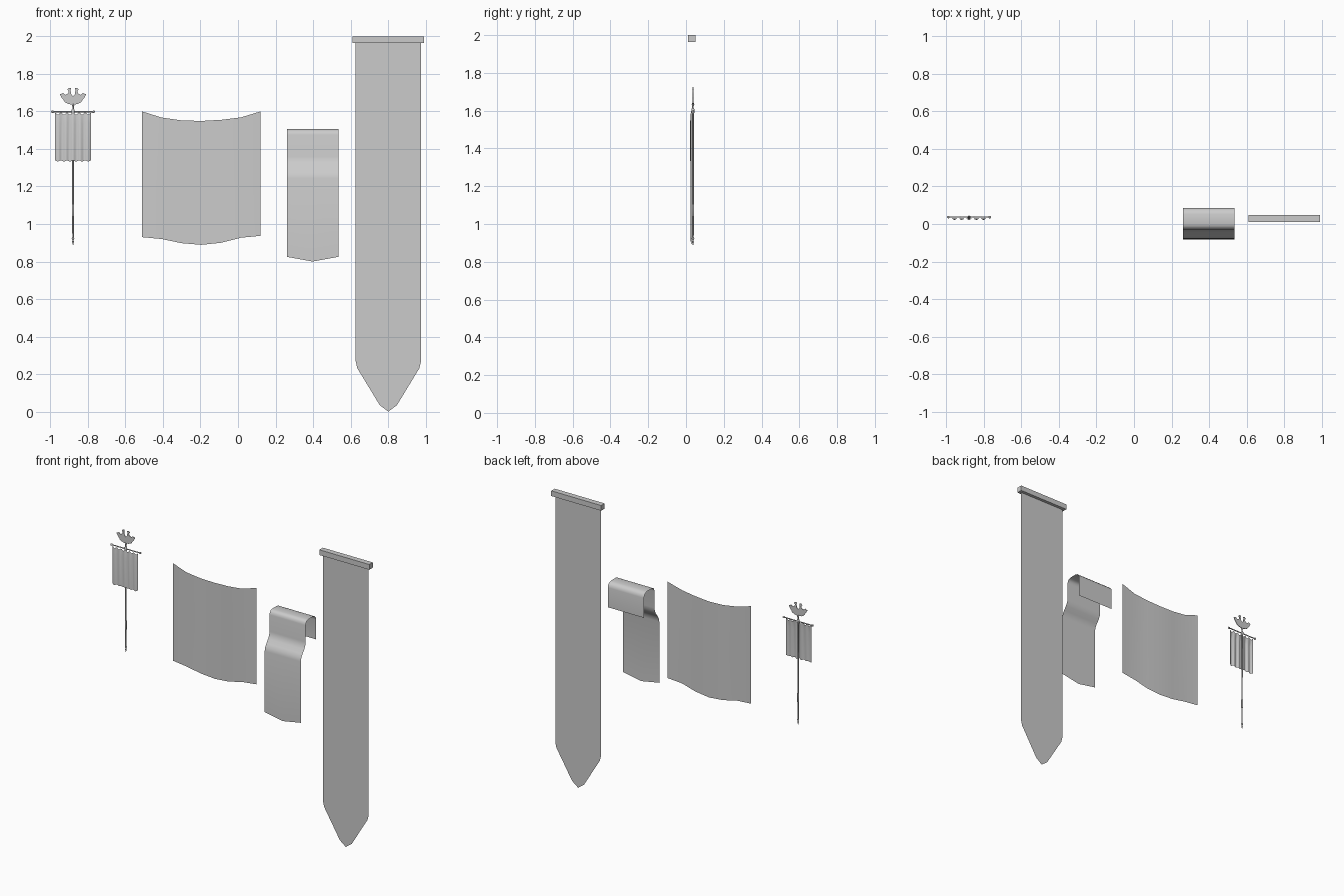
import bpy, bmesh, math
from mathutils import Matrix

if "Cube" in bpy.data.objects:
    bpy.data.objects.remove(bpy.data.objects["Cube"])


def finish(name, bm, smooth=True):
    me = bpy.data.meshes.new(name)
    bm.normal_update()
    bm.to_mesh(me)
    bm.free()
    ob = bpy.data.objects.new(name, me)
    bpy.context.collection.objects.link(ob)
    if smooth:
        bpy.ops.object.select_all(action='DESELECT')
        ob.select_set(True)
        bpy.context.view_layer.objects.active = ob
        bpy.ops.object.shade_smooth_by_angle(angle=math.radians(40))
    return ob


def sheet(name, columns):
    # single-layer cloth from equal-length columns of points, left to right
    bm = bmesh.new()
    vs = [[bm.verts.new(p) for p in col] for col in columns]
    for a, b in zip(vs, vs[1:]):
        for i in range(len(a) - 1):
            bm.faces.new((a[i], a[i + 1], b[i + 1], b[i]))
    return finish(name, bm)


def lathe(name, profile, matrix, sides=12):
    # closed turned part from (radius, height) pairs
    bm = bmesh.new()
    rings = [[bm.verts.new((r * math.cos(2 * math.pi * k / sides),
                            r * math.sin(2 * math.pi * k / sides), h))
              for k in range(sides)] for r, h in profile]
    for a, b in zip(rings, rings[1:]):
        for k in range(sides):
            j = (k + 1) % sides
            bm.faces.new((a[k], a[j], b[j], b[k]))
    bm.faces.new(rings[0][::-1])
    bm.faces.new(rings[-1])
    bm.transform(matrix)
    return finish(name, bm)


# long pointed wall banner
cx, cy = 0.801, 0.028
half = [(-0.174, 1.968), (-0.174, 0.268), (-0.165, 0.231), (-0.046, 0.035), (0, 0.0)]
outline = half + [(-x, z) for x, z in half[-2::-1]]
bm = bmesh.new()
bm.faces.new([bm.verts.new((cx + x, cy, z)) for x, z in outline])
finish("long_banner_cloth", bm, False)

# square rail the long banner hangs from
bm = bmesh.new()
bmesh.ops.create_cube(bm, size=1, matrix=Matrix.Translation((cx, 0.03, 1.982))
                      @ Matrix.Diagonal((0.38, 0.038, 0.036, 1)))
finish("long_banner_rail", bm, False)

# runner draped over an edge: back flap, flat top, front stepping outward
path = [(0.085, 1.335), (0.085, 1.470), (0.081, 1.488), (0.068, 1.500), (0.052, 1.505),
        (0.000, 1.505), (-0.015, 1.501), (-0.025, 1.491), (-0.029, 1.475), (-0.029, 1.36),
        (-0.033, 1.337), (-0.044, 1.315), (-0.063, 1.290), (-0.076, 1.270), (-0.081, 1.245)]
sheet("draped_runner", [[(x, y, z) for y, z in path] + [(x, -0.082, zb)]
                        for x, zb in ((0.26, 0.825), (0.3975, 0.80), (0.535, 0.825))])

# wide sagging hanging
top = [1.600, 1.567, 1.552, 1.549, 1.555, 1.568, 1.600]
low = [0.930, 0.920, 0.898, 0.889, 0.900, 0.927, 0.937]
wave = [0.027, 0.023, 0.028, 0.030, 0.026, 0.023, 0.028]
sheet("wide_hanging", [[(-0.512 + 0.1055 * i, wave[i], top[i]),
                        (-0.512 + 0.1055 * i, wave[i], low[i])] for i in range(7)])

# standard pole with grip and foot spike
px, py = -0.879, 0.037
lathe("standard_pole", [(0.001, 0.888), (0.005, 0.905), (0.003, 0.912), (0.007, 0.922),
                        (0.004, 0.932), (0.0045, 1.04), (0.0065, 1.047), (0.0065, 1.10),
                        (0.0045, 1.107), (0.005, 1.585), (0.008, 1.59), (0.008, 1.608),
                        (0.004, 1.614), (0.004, 1.625), (0.007, 1.632), (0.003, 1.642)],
      Matrix.Translation((px, py, 0)))

# crossbar with a ball at each end
end = [(0.002, -0.116), (0.007, -0.113), (0.007, -0.107), (0.0035, -0.103)]
lathe("standard_crossbar", end + [(r, -h) for r, h in end[::-1]],
      Matrix.Translation((px, py, 1.598)) @ Matrix.Rotation(math.pi / 2, 4, 'Y'), 10)

# small rippled flag with scalloped edges
cols, n = [], 36
for i in range(n + 1):
    t = i / n
    x = px - 0.097 + 0.194 * t
    s = math.cos(2 * math.pi * 6 * t)
    y = 0.026 + 0.004 * math.cos(2 * math.pi * 5 * t)
    zt, zb = 1.588 + 0.006 * s, 1.336 + 0.003 * s
    cols.append([(x, 0.030, zt), (x, y, zt - 0.05), (x, y, zb)])
sheet("standard_flag", cols)

# flat winged finial, mirrored outline
wing = [(0, 1.680), (-0.010, 1.692), (-0.013, 1.712), (-0.010, 1.724), (-0.022, 1.726),
        (-0.031, 1.716), (-0.023, 1.709), (-0.026, 1.696), (-0.042, 1.688), (-0.052, 1.698),
        (-0.070, 1.691), (-0.060, 1.672), (-0.050, 1.660), (-0.043, 1.648), (-0.025, 1.640),
        (0, 1.634)]
outline = wing + [(-x, z) for x, z in wing[-2:0:-1]]
bm = bmesh.new()
face = bm.faces.new([bm.verts.new((px + x, py - 0.002, z)) for x, z in outline])
ext = bmesh.ops.extrude_face_region(bm, geom=[face], use_keep_orig=True)
for v in ext["geom"]:
    if isinstance(v, bmesh.types.BMVert):
        v.co.y += 0.004
bmesh.ops.recalc_face_normals(bm, faces=bm.faces)
finish("standard_finial", bm, False)
